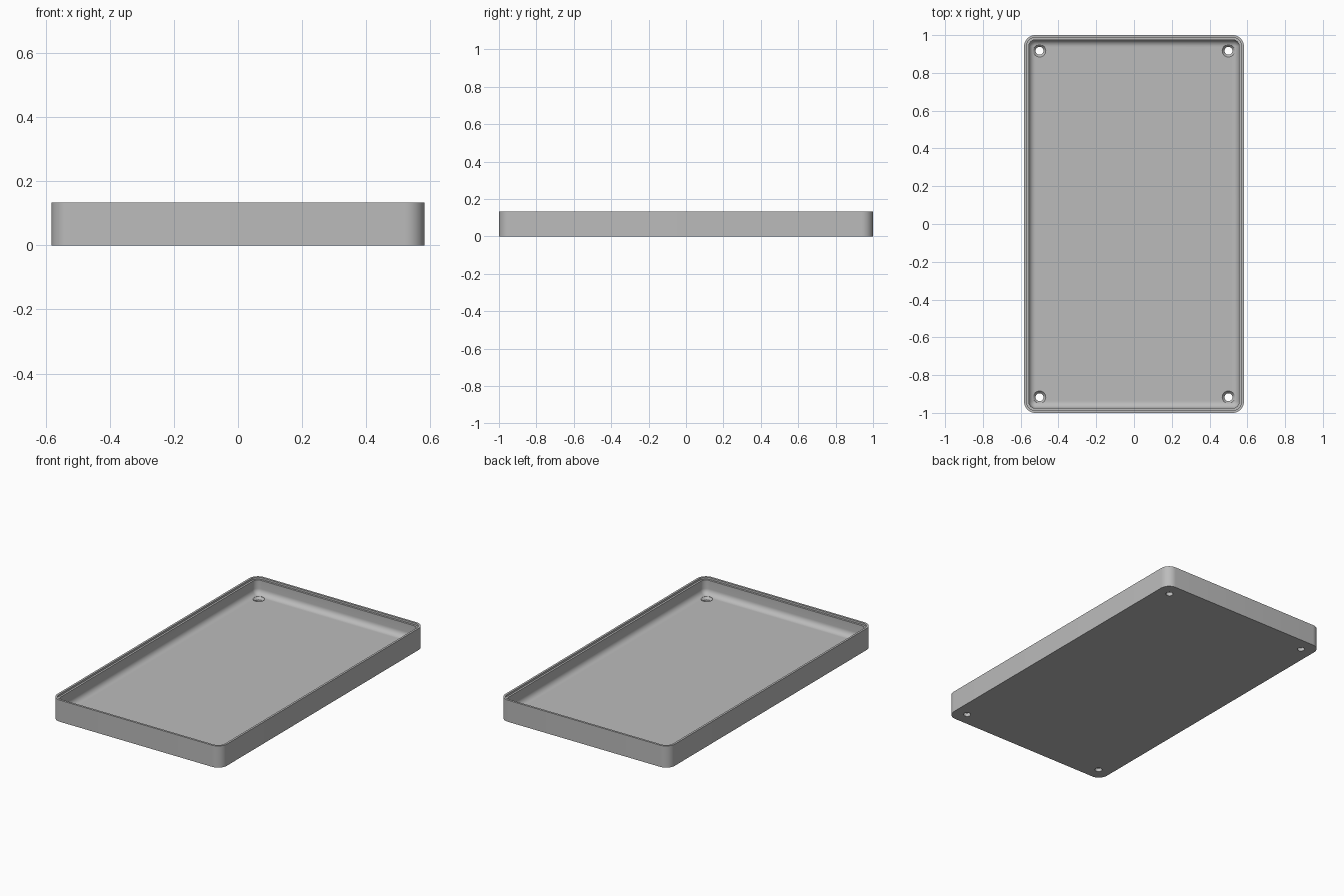
import bpy, bmesh
from math import sin, cos, pi, radians

HALF_X, HALF_Y, HEIGHT = 0.582, 1.0, 0.134
CORNER, FLOOR, WALL, FILLET = 0.06, 0.035, 0.025, 0.035
STEPS = 10

cube = bpy.data.objects.get("Cube")
if cube:
    bpy.data.objects.remove(cube, do_unlink=True)

grey = bpy.data.materials.new("plain grey")
grey.use_nodes = True
colour = (0.5, 0.5, 0.5, 1)
grey.diffuse_color = colour
grey.node_tree.nodes["Principled BSDF"].inputs["Base Color"].default_value = colour


def add_object(name, bm):
    bmesh.ops.recalc_face_normals(bm, faces=bm.faces[:])
    mesh = bpy.data.meshes.new(name)
    bm.to_mesh(mesh)
    bm.free()
    obj = bpy.data.objects.new(name, mesh)
    bpy.context.collection.objects.link(obj)
    mesh.materials.append(grey)
    return obj


def rounded_ring(bm, inset, z):
    """Rounded rectangle, shrunk inward by inset."""
    r = max(CORNER - inset, 0.006)
    cx, cy = HALF_X - inset - r, HALF_Y - inset - r
    ring = []
    for quarter, (sx, sy) in enumerate([(1, 1), (-1, 1), (-1, -1), (1, -1)]):
        for i in range(STEPS + 1):
            a = (quarter + i / STEPS) * pi / 2
            ring.append(bm.verts.new((sx * cx + r * cos(a), sy * cy + r * sin(a), z)))
    return ring


def circle_ring(bm, x, y, r, z, count=32):
    return [bm.verts.new((x + r * cos(2 * pi * i / count),
                          y + r * sin(2 * pi * i / count), z)) for i in range(count)]


def loft(bm, rings):
    """Skin consecutive rings and cap both ends."""
    for low, high in zip(rings, rings[1:]):
        for i in range(len(low)):
            j = (i + 1) % len(low)
            bm.faces.new((low[i], low[j], high[j], high[i]))
    bm.faces.new(rings[0])
    bm.faces.new(rings[-1])


# Tray section: outer wall, stepped rim, inner wall, floor fillet
section = [(0, 0), (0, HEIGHT), (0.013, HEIGHT), (0.013, HEIGHT - 0.012),
           (WALL, HEIGHT - 0.012)]
for i in range(9):
    a = i / 8 * pi / 2
    section.append((WALL + FILLET * (1 - cos(a)), FLOOR + FILLET * (1 - sin(a))))
bm = bmesh.new()
loft(bm, [rounded_ring(bm, inset, z) for inset, z in section])
tray = add_object("tray", bm)

# Countersunk screw holes in the four corners
bm = bmesh.new()
hole = [(0.021, -0.02), (0.021, FLOOR - 0.014), (0.033, FLOOR), (0.033, FLOOR + 0.02)]
for x in (-0.5, 0.5):
    for y in (-0.917, 0.917):
        loft(bm, [circle_ring(bm, x, y, r, z) for r, z in hole])
cutter = add_object("hole_cutter", bm)
cutter.hide_render = True

cut = tray.modifiers.new("screw holes", 'BOOLEAN')
cut.operation = 'DIFFERENCE'
cut.solver = 'EXACT'
cut.object = cutter
bpy.ops.object.select_all(action='DESELECT')
bpy.context.view_layer.objects.active = tray
tray.select_set(True)
bpy.ops.object.modifier_apply(modifier=cut.name)
bpy.data.objects.remove(cutter, do_unlink=True)
bpy.ops.object.shade_smooth_by_angle(angle=radians(30))
